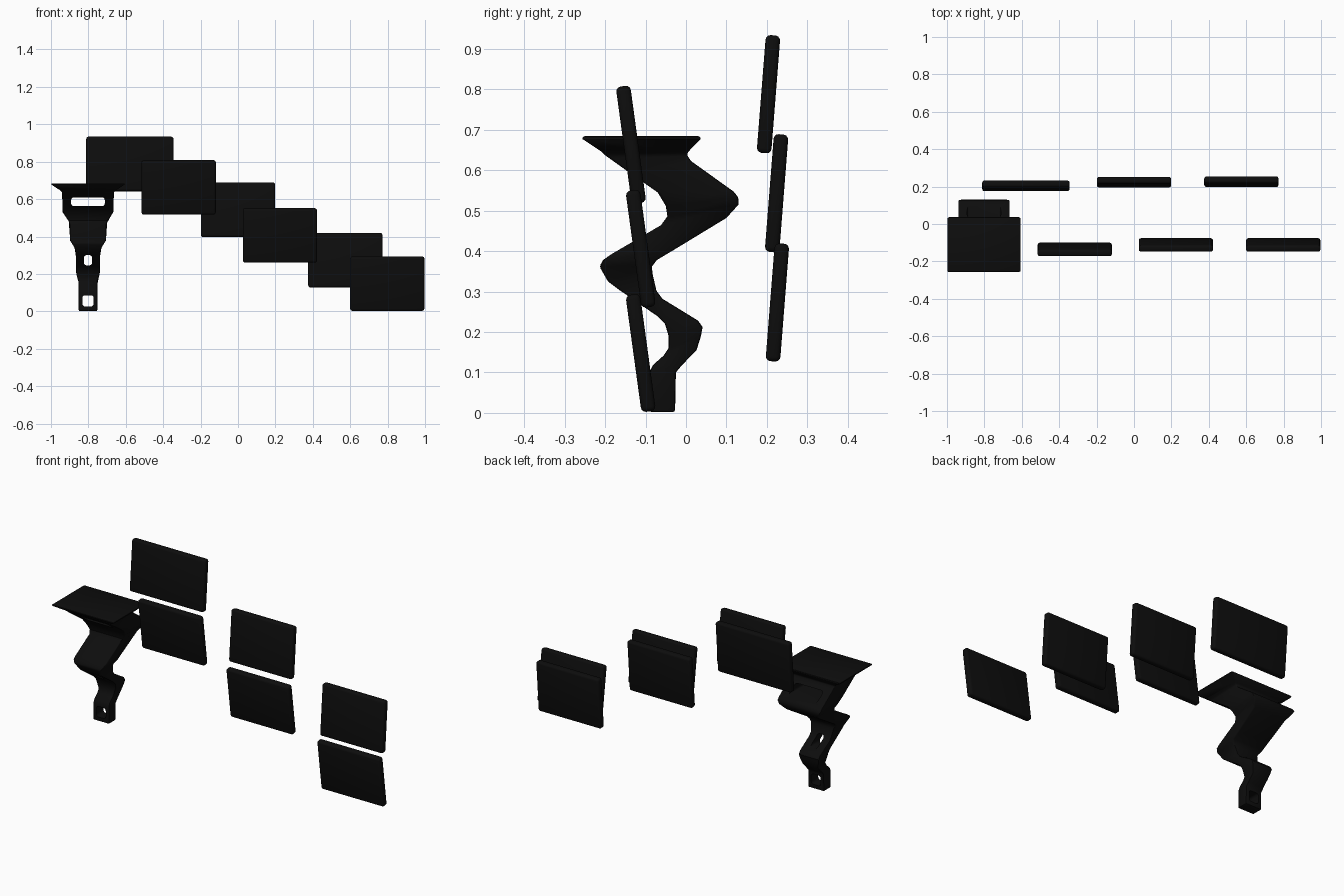
import bpy, bmesh, math

if "Cube" in bpy.data.objects:
    bpy.data.objects.remove(bpy.data.objects["Cube"])

black = bpy.data.materials.new("black_plastic")
black.diffuse_color = (0.004, 0.004, 0.004, 1)
black.use_nodes = True
black.node_tree.nodes["Principled BSDF"].inputs["Base Color"].default_value = black.diffuse_color


def select_only(ob):
    bpy.ops.object.select_all(action='DESELECT')
    ob.select_set(True)
    bpy.context.view_layer.objects.active = ob


def bevel(ob, width, segments):
    m = ob.modifiers.new("bevel", 'BEVEL')
    m.width, m.segments, m.limit_method = width, segments, 'ANGLE'
    m.angle_limit = math.radians(50)
    select_only(ob)
    bpy.ops.object.modifier_apply(modifier=m.name)


def box(name, loc, size, tilt=0, radius=0.012):
    bpy.ops.mesh.primitive_cube_add(size=1, location=loc)
    ob = bpy.context.object
    ob.name = name
    ob.scale = size
    bpy.ops.object.transform_apply(location=False, rotation=False, scale=True)
    ob.rotation_euler.x = math.radians(tilt)
    bevel(ob, radius, 3)
    return ob


# Tilted rectangular panels in two staggered rows: x, y, z centres, width, tilt
panels = [
    ("back_panel_left", -0.578, 0.204, 0.788, 0.467, -4.5),
    ("back_panel_middle", 0.0, 0.224, 0.543, 0.397, -4.5),
    ("back_panel_right", 0.574, 0.226, 0.273, 0.397, -4.5),
    ("front_panel_left", -0.317, -0.136, 0.663, 0.397, 7.8),
    ("front_panel_middle", 0.224, -0.112, 0.406, 0.397, 7.8),
    ("front_panel_right", 0.798, -0.112, 0.148, 0.397, 7.8),
]
for name, x, y, z, w, tilt in panels:
    ob = box(name, (x, y, z), (w, 0.036, 0.292), tilt)
    ob.data.materials.append(black)
    select_only(ob)
    bpy.ops.object.shade_smooth_by_angle(angle=math.radians(40))

# Zigzag bracket: paired front and back profile points (y, z, y, z)
rows = [
    (-0.09, 0.002, -0.027, 0.002), (-0.09, 0.100, -0.025, 0.100),
    (-0.082, 0.118, -0.010, 0.118), (-0.055, 0.142, 0.026, 0.155),
    (-0.043, 0.160, 0.037, 0.190), (-0.043, 0.190, 0.041, 0.212),
    (-0.052, 0.220, 0.030, 0.228), (-0.072, 0.240, -0.058, 0.282),
    (-0.165, 0.304, -0.073, 0.302), (-0.193, 0.325, -0.083, 0.345),
    (-0.214, 0.362, -0.084, 0.362), (-0.205, 0.378, -0.072, 0.378),
    (-0.185, 0.392, -0.030, 0.403), (-0.062, 0.464, 0.100, 0.482),
    (-0.046, 0.486, 0.130, 0.515), (-0.050, 0.512, 0.129, 0.533),
    (-0.070, 0.545, 0.118, 0.547), (-0.140, 0.594, 0.012, 0.623),
    (-0.200, 0.637, 0.001, 0.640), (-0.212, 0.648, 0.008, 0.648),
    (-0.256, 0.677, 0.036, 0.677), (-0.257, 0.684, 0.037, 0.684),
]
# Half width of the bracket against height
widths = [(0, 0.05), (0.165, 0.05), (0.2, 0.064), (0.335, 0.066), (0.38, 0.097),
          (0.47, 0.097), (0.49, 0.107), (0.53, 0.137), (0.64, 0.138),
          (0.677, 0.195), (0.69, 0.197)]


def half_width(z):
    for (z0, w0), (z1, w1) in zip(widths, widths[1:]):
        if z <= z1:
            return w0 + (w1 - w0) * (z - z0) / (z1 - z0)


cx = -0.802
bm = bmesh.new()
rings = []
for yf, zf, yb, zb in rows:
    wf, wb = half_width(zf), half_width(zb)
    rings.append([bm.verts.new(c) for c in (
        (cx - wf, yf, zf), (cx + wf, yf, zf), (cx + wb, yb, zb), (cx - wb, yb, zb))])
for a, b in zip(rings, rings[1:]):
    for i in range(4):
        j = (i + 1) % 4
        bm.faces.new((a[i], a[j], b[j], b[i]))
bm.faces.new(rings[0][::-1])
bm.faces.new(rings[-1])
bmesh.ops.recalc_face_normals(bm, faces=bm.faces)
mesh = bpy.data.meshes.new("zigzag_bracket")
bm.to_mesh(mesh)
bm.free()
bracket = bpy.data.objects.new("zigzag_bracket", mesh)
bpy.context.collection.objects.link(bracket)
bracket.data.materials.append(black)
bevel(bracket, 0.006, 2)

# Rounded slots through the bracket: height, width, slot height
for z, w, h in [(0.586, 0.18, 0.046), (0.273, 0.044, 0.055), (0.056, 0.06, 0.06)]:
    cutter = box("slot_cutter", (cx, -0.03, z), (w, 0.7, h), radius=0.014)
    cutter.hide_render = True
    m = bracket.modifiers.new("slot", 'BOOLEAN')
    m.operation, m.solver, m.object = 'DIFFERENCE', 'EXACT', cutter
    select_only(bracket)
    bpy.ops.object.modifier_apply(modifier=m.name)
    bpy.data.objects.remove(cutter)

select_only(bracket)
bpy.ops.object.shade_smooth_by_angle(angle=math.radians(40))
